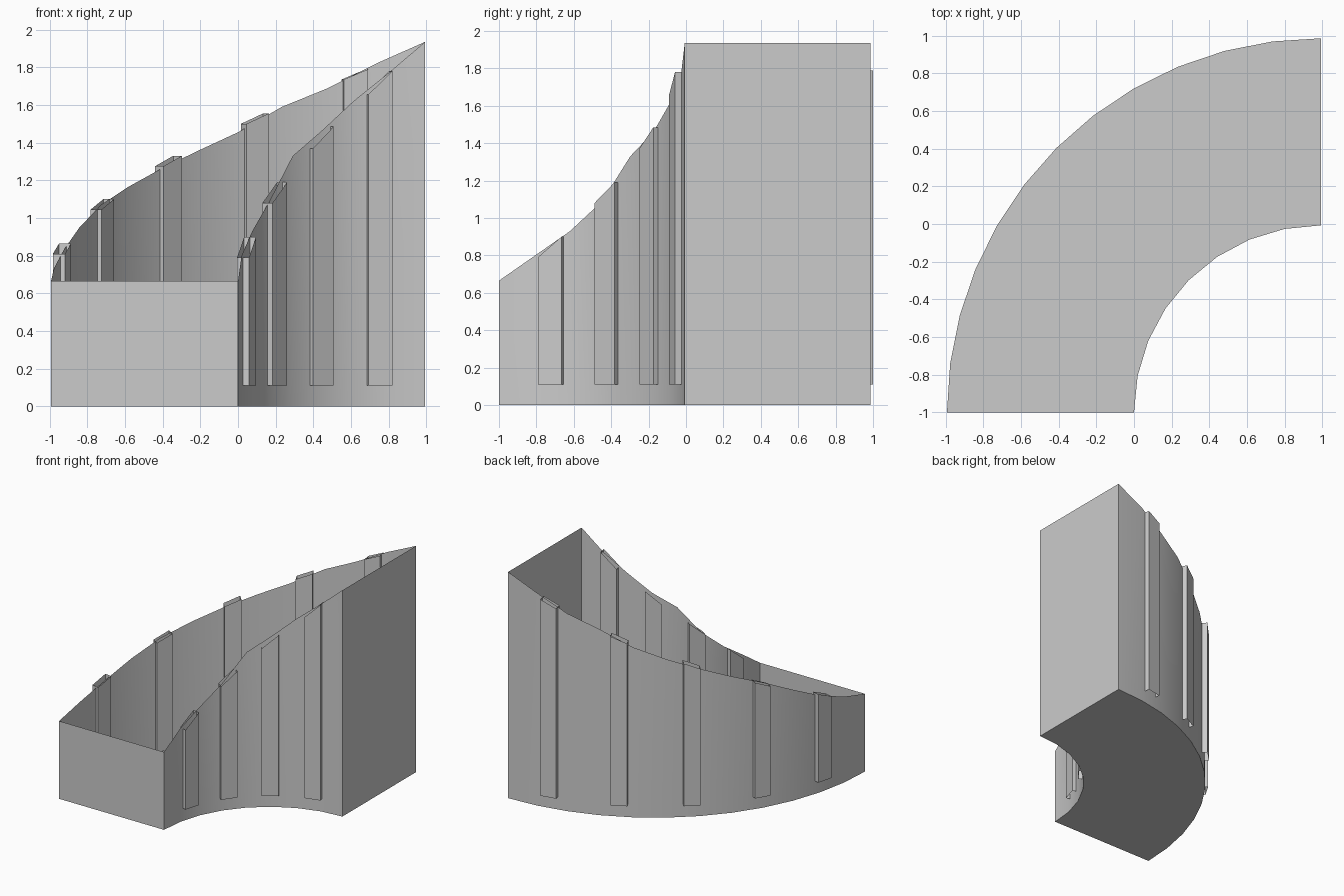
import bpy, bmesh
from math import sin, cos, radians, pi
from mathutils import Vector

cube = bpy.data.objects.get("Cube")
if cube:
    bpy.data.objects.remove(cube, do_unlink=True)

CENTRE = Vector((0.993, -1.0, 0))
INNER_R, OUTER_R = 0.993, 1.986

grey = bpy.data.materials.new("plain_grey")
grey.use_nodes = True
colour = (0.6, 0.6, 0.6, 1)
grey.diffuse_color = colour
grey.node_tree.nodes["Principled BSDF"].inputs["Base Color"].default_value = colour


def radial(angle):
    return Vector((-cos(angle), sin(angle), 0))


def open_box(name, outline, heights, bottom=0.0, floor=False):
    """Upright walls along a clockwise outline, with a height per corner."""
    bm = bmesh.new()
    low = [bm.verts.new((p.x, p.y, bottom)) for p in outline]
    high = [bm.verts.new((p.x, p.y, h)) for p, h in zip(outline, heights)]
    n = len(low)
    for i in range(n):
        j = (i + 1) % n
        bm.faces.new((low[j], low[i], high[i], high[j]))
    if floor:
        bm.faces.new(low)
    mesh = bpy.data.meshes.new(name)
    bm.to_mesh(mesh)
    bm.free()
    mesh.materials.append(grey)
    obj = bpy.data.objects.new(name, mesh)
    bpy.context.collection.objects.link(obj)
    bpy.ops.object.select_all(action="DESELECT")
    obj.select_set(True)
    bpy.context.view_layer.objects.active = obj
    bpy.ops.object.shade_smooth_by_angle(angle=radians(30))
    return obj


def arc(radius, count):
    return [CENTRE + radial(pi / 2 * i / (count - 1)) * radius for i in range(count)]


# Curved shell: quarter ring, open at the top, rising from front to back
outer_top = [0.665, 0.735, 0.83, 0.95, 1.07, 1.165, 1.26, 1.355, 1.455, 1.59, 1.69, 1.82, 1.935]
inner_top = [0.665, 0.80, 0.93, 1.09, 1.33, 1.46, 1.62, 1.77, 1.935]
outline = arc(OUTER_R, len(outer_top)) + arc(INNER_R, len(inner_top))[::-1]
open_box("curved_shell", outline, outer_top + inner_top[::-1], floor=True)


# Ribs: open upright sleeves straddling the walls, tops sloping with the wall
def rib(name, degrees, radius, low_top, high_top, half_width=0.066, half_depth=0.033):
    a = radians(degrees)
    out, along = radial(a), Vector((sin(a), cos(a), 0))
    corners = [CENTRE + out * (radius + d * half_depth) + along * (s * half_width)
               for d, s in ((1, -1), (1, 1), (-1, 1), (-1, -1))]
    open_box(name, corners, [low_top, high_top, high_top, low_top], bottom=0.11)


outer_ribs = [(14.4, 0.81, 0.865), (30.6, 1.045, 1.10), (46.8, 1.275, 1.33),
              (63.0, 1.50, 1.555), (79.2, 1.735, 1.79)]
inner_ribs = [(16.5, 0.79, 0.90), (36.2, 1.08, 1.19), (55.6, 1.37, 1.485),
              (75.6, 1.655, 1.78)]
for i, (deg, lo, hi) in enumerate(outer_ribs):
    rib(f"outer_rib_{i + 1}", deg, 1.99, lo, hi)
for i, (deg, lo, hi) in enumerate(inner_ribs):
    rib(f"inner_rib_{i + 1}", deg, 0.988, lo, hi)
